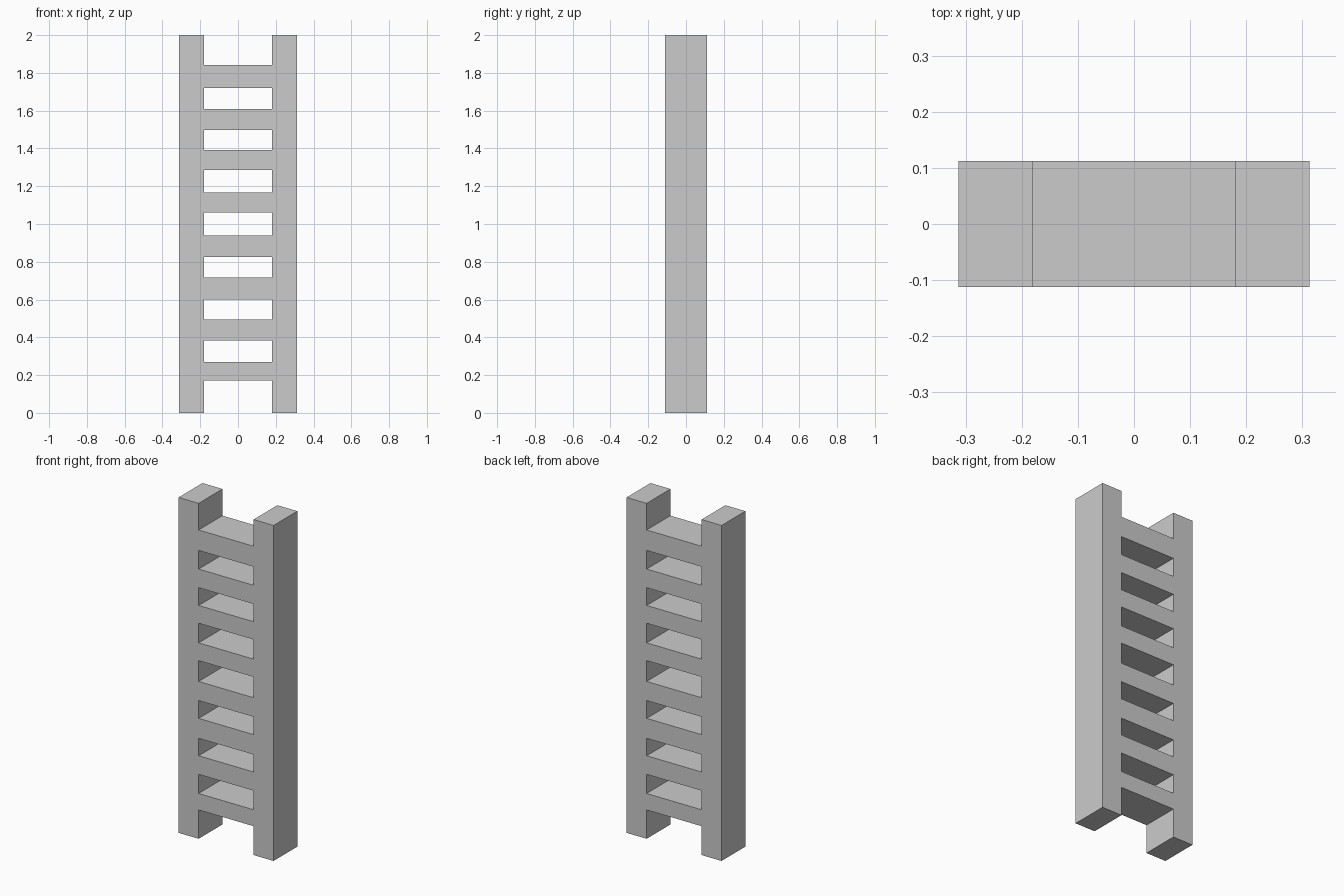
import bpy, bmesh
from mathutils import Vector

if "Cube" in bpy.data.objects:
    bpy.data.objects.remove(bpy.data.objects["Cube"])

HEIGHT, OUTER, INNER, HALF_DEPTH = 2.0, 0.313, 0.181, 0.112
# bottom and top height of each rung
RUNGS = [(0.172, 0.27), (0.384, 0.495), (0.599, 0.718), (0.824, 0.938),
         (1.062, 1.168), (1.285, 1.391), (1.497, 1.608), (1.719, 1.841)]

bm = bmesh.new()


def front_panel(x0, x1, z0, z1):
    corners = [(x0, z0), (x1, z0), (x1, z1), (x0, z1)]
    bm.faces.new([bm.verts.new((x, -HALF_DEPTH, z)) for x, z in corners])


# Side rails, split at the rung heights so the rungs weld on cleanly
levels = [0.0] + [z for rung in RUNGS for z in rung] + [HEIGHT]
for z0, z1 in zip(levels, levels[1:]):
    front_panel(-OUTER, -INNER, z0, z1)
    front_panel(INNER, OUTER, z0, z1)

# Rungs, flush with the rails
for z0, z1 in RUNGS:
    front_panel(-INNER, INNER, z0, z1)
bmesh.ops.remove_doubles(bm, verts=bm.verts[:], dist=0.0001)

# Give the ladder outline its depth
result = bmesh.ops.extrude_face_region(bm, geom=bm.faces[:], use_keep_orig=True)
back = [g for g in result["geom"] if isinstance(g, bmesh.types.BMVert)]
bmesh.ops.translate(bm, verts=back, vec=Vector((0, 2 * HALF_DEPTH, 0)))
bmesh.ops.recalc_face_normals(bm, faces=bm.faces[:])

mesh = bpy.data.meshes.new("ladder")
bm.to_mesh(mesh)
bm.free()
ladder = bpy.data.objects.new("ladder", mesh)
bpy.context.collection.objects.link(ladder)
